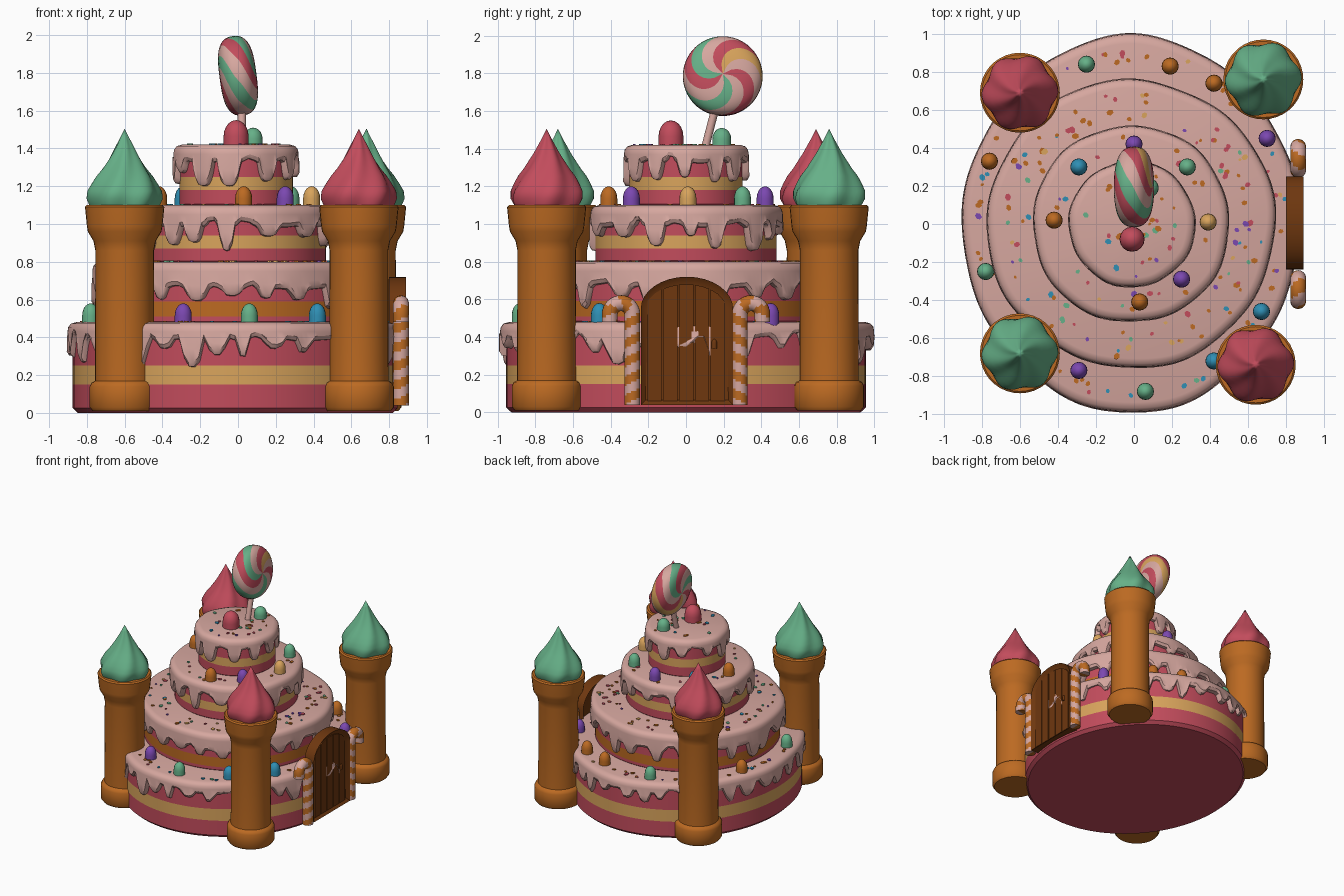
import bpy, bmesh, math, random
from math import sin, cos, pi, tau
from mathutils import Matrix

random.seed(7)
if "Cube" in bpy.data.objects:
    bpy.data.objects.remove(bpy.data.objects["Cube"])


def make_material(name, hexcode):
    rgb = [int(hexcode[k:k + 2], 16) / 255 for k in (0, 2, 4)]
    col = [((c + 0.055) / 1.055) ** 2.4 for c in rgb] + [1]
    m = bpy.data.materials.new(name)
    m.use_nodes = True
    m.diffuse_color = col
    bsdf = m.node_tree.nodes["Principled BSDF"]
    bsdf.inputs["Base Color"].default_value = col
    bsdf.inputs["Roughness"].default_value = 0.7
    return m


MATS = {n: make_material(n, h) for n, h in dict(
    icing="D6A79F", berry="C24C5C", mint="66B088", gingerbread="BC6A22",
    chocolate="6E370F", custard="D9A45C", blue="2F8FB4", purple="7B48B0").items()}
NAMES = list(MATS)


def finish(name, bm, used, angle=40):
    """Turn a bmesh into a smooth-shaded object; used lists its materials."""
    bmesh.ops.remove_doubles(bm, verts=bm.verts, dist=1e-5)
    bmesh.ops.recalc_face_normals(bm, faces=bm.faces)
    me = bpy.data.meshes.new(name)
    bm.to_mesh(me)
    bm.free()
    for n in used:
        me.materials.append(MATS[n])
    for p in me.polygons:
        p.use_smooth = True
    me.set_sharp_from_angle(angle=math.radians(angle))
    ob = bpy.data.objects.new(name, me)
    bpy.context.collection.objects.link(ob)
    return ob


def grid(name, rings, segs, pos, mat, loc=(0, 0, 0)):
    """Closed tube of rings; pos(i, angle) places points, mat is a name or rule."""
    bm = bmesh.new()
    rows = [[bm.verts.new(pos(i, tau * j / segs)) for j in range(segs)] for i in range(rings)]
    used = [mat] if isinstance(mat, str) else []
    for i in range(rings - 1):
        for j in range(segs):
            k = (j + 1) % segs
            f = bm.faces.new((rows[i][j], rows[i][k], rows[i + 1][k], rows[i + 1][j]))
            if not isinstance(mat, str):
                m = mat(i, j)
                if m not in used:
                    used.append(m)
                f.material_index = used.index(m)
    ob = finish(name, bm, used)
    ob.location = loc
    return ob


def lathe(name, prof, segs, mat, loc=(0, 0, 0), sy=1):
    return grid(name, len(prof), segs, lambda i, a: (
        prof[i][0] * cos(a), prof[i][0] * sin(a) * sy, prof[i][1]), mat, loc)


def prism(name, outline, x0, x1, mat, inset=0):
    """Extrude a (y, z) outline along x, optionally recessing both faces."""
    bm = bmesh.new()
    front = bm.faces.new([bm.verts.new((x1, y, z)) for y, z in outline])
    back = bm.faces.new([bm.verts.new((x0, y, z)) for y, z in outline])
    n = len(outline)
    f, b = list(front.verts), list(back.verts)
    for k in range(n):
        bm.faces.new((f[k], b[k], b[(k + 1) % n], f[(k + 1) % n]))
    bmesh.ops.recalc_face_normals(bm, faces=bm.faces)
    if inset:
        for face in (front, back):
            bmesh.ops.inset_region(bm, faces=[face], thickness=inset)
            for v in face.verts:
                v.co.x += 0.025 if face is back else -0.025
    return finish(name, bm, [mat])


# Cake tiers with a filling band and dripping icing
def cake(name, cx, r, sy, z0, top, lo, hi, band):
    prof = [(0, z0), (r - 0.025, z0), (r, z0 + 0.025), (r, lo), (r, hi),
            (r, top - 0.03), (0, top - 0.03)]
    lathe(name + "_sponge", prof, 96, lambda i, j: band if i == 3 else "berry", (cx, 0, 0), sy)


def icing(name, cx, r, sy, top, base, longest, count):
    drips = []
    for k in range(count):
        a = tau * (k + random.uniform(-0.25, 0.25)) / count
        drips.append((a, random.uniform(0.35, 1) * (longest - base), random.uniform(0.035, 0.06) / r))

    def reach(a):
        best = base + 0.02 * sin(5 * a + r)
        for c, length, w in drips:
            d = abs((a - c + pi) % tau - pi) / w
            if d < 1:
                best = max(best, base + length * (1 - d ** 3) ** 0.6)
            elif d < 1.6:
                best = max(best, base + 0.03 * (1.6 - d))
        return best

    def pos(i, a):
        wob = 1 + 0.008 * sin(4 * a + r * 9) + 0.006 * sin(9 * a)
        R, low = (r + 0.03) * wob, top - reach(a)
        rad, z = [(0, top), (R - 0.045, top), (R - 0.018, top - 0.008), (R - 0.004, top - 0.026),
                  (R, top - 0.05), (R, (top - 0.05 + low) / 2), (R + 0.004, low + 0.025),
                  (R - 0.008, low + 0.004), (r - 0.01, low)][i]
        return rad * cos(a), rad * sin(a) * sy, z
    grid(name + "_icing", 9, 200, pos, "icing", (cx, 0, 0))


# Flat sprinkles scattered over a tier's rim
def sprinkles(name, cx, sy, top, r0, r1, count):
    bm = bmesh.new()
    mix = ["gingerbread"] * 4 + ["berry"] * 2 + ["mint", "purple", "blue", "custard"]
    used = sorted(set(mix))
    for _ in range(count):
        a, rad = random.uniform(0, tau), random.uniform(r0, r1)
        size = random.uniform(0.009, 0.02)
        m = (Matrix.Translation((cx + rad * cos(a), rad * sin(a) * sy, top + 0.002))
             @ Matrix.Rotation(random.uniform(0, pi), 4, "Z") @ Matrix.Diagonal((1, 0.8, 1, 1)))
        made = bmesh.ops.create_cone(bm, cap_ends=True, segments=6, radius1=size,
                                     radius2=size, depth=0.008, matrix=m)
        idx = used.index(random.choice(mix))
        for f in {f for v in made["verts"] for f in v.link_faces}:
            f.material_index = idx
    finish(name + "_sprinkles", bm, used)


cake("bottom_tier", -0.015, 0.86, 1.11, 0, 0.48, 0.15, 0.25, "custard")
icing("bottom_tier", -0.015, 0.85, 1.12, 0.48, 0.08, 0.24, 34)
sprinkles("bottom_tier", -0.015, 1.12, 0.48, 0.76, 0.82, 55)
cake("second_tier", -0.015, 0.72, 1, 0.46, 0.8, 0.51, 0.59, "gingerbread")
icing("second_tier", -0.015, 0.725, 1, 0.8, 0.13, 0.27, 24)
sprinkles("second_tier", -0.015, 1, 0.8, 0.54, 0.7, 100)
cake("third_tier", -0.015, 0.48, 1, 0.78, 1.1, 0.87, 0.94, "custard")
icing("third_tier", -0.015, 0.485, 1, 1.1, 0.1, 0.25, 16)
sprinkles("third_tier", -0.015, 1, 1.1, 0.35, 0.46, 22)
cake("top_tier", -0.01, 0.3, 1, 1.08, 1.42, 1.18, 1.25, "custard")
icing("top_tier", -0.01, 0.3, 1, 1.42, 0.08, 0.24, 12)
sprinkles("top_tier", -0.01, 1, 1.42, 0.08, 0.28, 30)


# Gumdrops
def gumdrop(x, y, z, mat, r=0.045, h=0.1):
    prof = [(0, -0.02), (r, -0.02), (r, h * 0.35)]
    prof += [(r * cos(t * pi / 10), h * (0.35 + 0.65 * sin(t * pi / 10))) for t in range(1, 5)] + [(0, h)]
    lathe("gumdrop", prof, 16, mat, (x, y, z))


for x, y, m in [(0.28, 0.3, "mint"), (0.39, 0.01, "custard"), (0.25, -0.29, "purple"),
                (0.03, -0.41, "gingerbread"), (-0.42, 0.02, "gingerbread"),
                (-0.29, 0.3, "blue"), (0, 0.42, "purple")]:
    gumdrop(x, y, 1.1, m)
for x, y, m in [(-0.25, 0.84, "mint"), (0.19, 0.83, "gingerbread"), (0.42, 0.74, "gingerbread"),
                (0.7, 0.45, "purple"), (-0.76, 0.33, "gingerbread"), (-0.78, -0.25, "mint"),
                (-0.29, -0.77, "purple"), (0.06, -0.88, "mint"), (0.42, -0.72, "blue"),
                (0.67, -0.46, "blue")]:
    gumdrop(x, y, 0.48, m)
gumdrop(-0.01, -0.08, 1.42, "berry", 0.066, 0.13)
gumdrop(0.08, 0.19, 1.42, "mint", 0.05, 0.09)

# Corner towers with swirled cream roofs
TOWER = [(0, 0.01), (0.17, 0.01), (0.185, 0.03), (0.185, 0.14), (0.175, 0.16), (0.157, 0.17),
         (0.155, 0.86), (0.165, 0.91), (0.195, 0.96), (0.2, 0.99), (0.21, 1.09), (0.2, 1.1), (0, 1.1)]
CREAM = [(0, 0), (0.175, 0), (0.192, 0.04), (0.188, 0.08), (0.168, 0.12), (0.145, 0.16), (0.115, 0.2),
         (0.09, 0.24), (0.066, 0.28), (0.045, 0.32), (0.024, 0.36), (0, 0.41)]


def swirl(i, a):
    r, z = CREAM[i]
    rad = r * (1 + 0.06 * cos(6 * a - 13 * z))
    return rad * cos(a), rad * sin(a), z


for x, y, m in [(-0.6, -0.68, "mint"), (0.64, -0.74, "berry"),
                (0.68, 0.76, "mint"), (-0.6, 0.69, "berry")]:
    lathe("tower", TOWER, 36, "gingerbread", (x, y, 0))
    grid("cream_roof", len(CREAM), 48, swirl, m, (x, y, 1.095))


# Arched door with planks
def arch(y, w, spring, rise):
    return spring + rise * math.sqrt(max(0, 1 - (y / w) ** 2))


outline = [(-0.24, 0.04), (0.25, 0.04)]
outline += [(0.005 + 0.245 * cos(pi * k / 16), 0.55 + 0.17 * sin(pi * k / 16)) for k in range(17)]
prism("door_frame", outline, 0.8, 0.89, "chocolate", 0.035)
for k in range(5):
    y0, y1 = -0.205 + k * 0.084, -0.205 + k * 0.084 + 0.076
    ys = [y1, (y0 + y1) / 2, y0]
    prism("door_plank", [(y0, 0.06), (y1, 0.06)] + [(y, arch(y, 0.22, 0.54, 0.14)) for y in ys],
          0.855, 0.873, "chocolate")
gumdrop(0.868, 0.15, 0.36, "chocolate", 0.015, 0.03)

# Striped candy canes hooking outward beside the door
RINGS, R, POLE, HOOK = 60, 0.06, 0.48, 0.04
for side in (-1, 1):
    def cane(i, a):
        s = (min(max(i - 1, 0), RINGS - 3)) / (RINGS - 3) * (POLE + pi * R + HOOK)
        u = min(max((s - POLE) / R, 0), pi)
        z = 0.52 + min(0, s - POLE) - max(0, s - POLE - pi * R)
        t = 0 if i in (0, RINGS - 1) else 0.042
        q = R + t * cos(a)
        return 0.863 + t * sin(a), side * (0.345 - q * cos(u)), z + q * sin(u)
    grid("candy_cane", RINGS, 18, cane,
         lambda i, j: "gingerbread" if int((i + j * 8 / 18) / 4) % 2 else "icing")

# Swirled lollipop on a leaning stick
SWIRL = ["berry", "icing", "mint", "berry", "icing", "mint", "icing", "berry", "icing", "custard"]


def lolly(i, a):
    t = pi * i / 28
    rad, c = 0.212 * max(0, sin(t)) ** 0.65, -cos(t)
    a += 3.4 * t / pi
    return rad * cos(a), rad * sin(a), math.copysign(0.098 * abs(c) ** 0.8, c)


candy = grid("lollipop", 29, 60, lolly, lambda i, j: SWIRL[j // 6], (0, 0.195, 1.785))
candy.rotation_euler = (0, 1.44, 0)
grid("lollipop_stick", 4, 12, lambda i, a: (
    0.02 + (0.022 * cos(a) if i in (1, 2) else 0),
    (0.1 if i < 2 else 0.16) + (0.022 * sin(a) if i in (1, 2) else 0),
    1.4 if i < 2 else 1.63), "icing")
